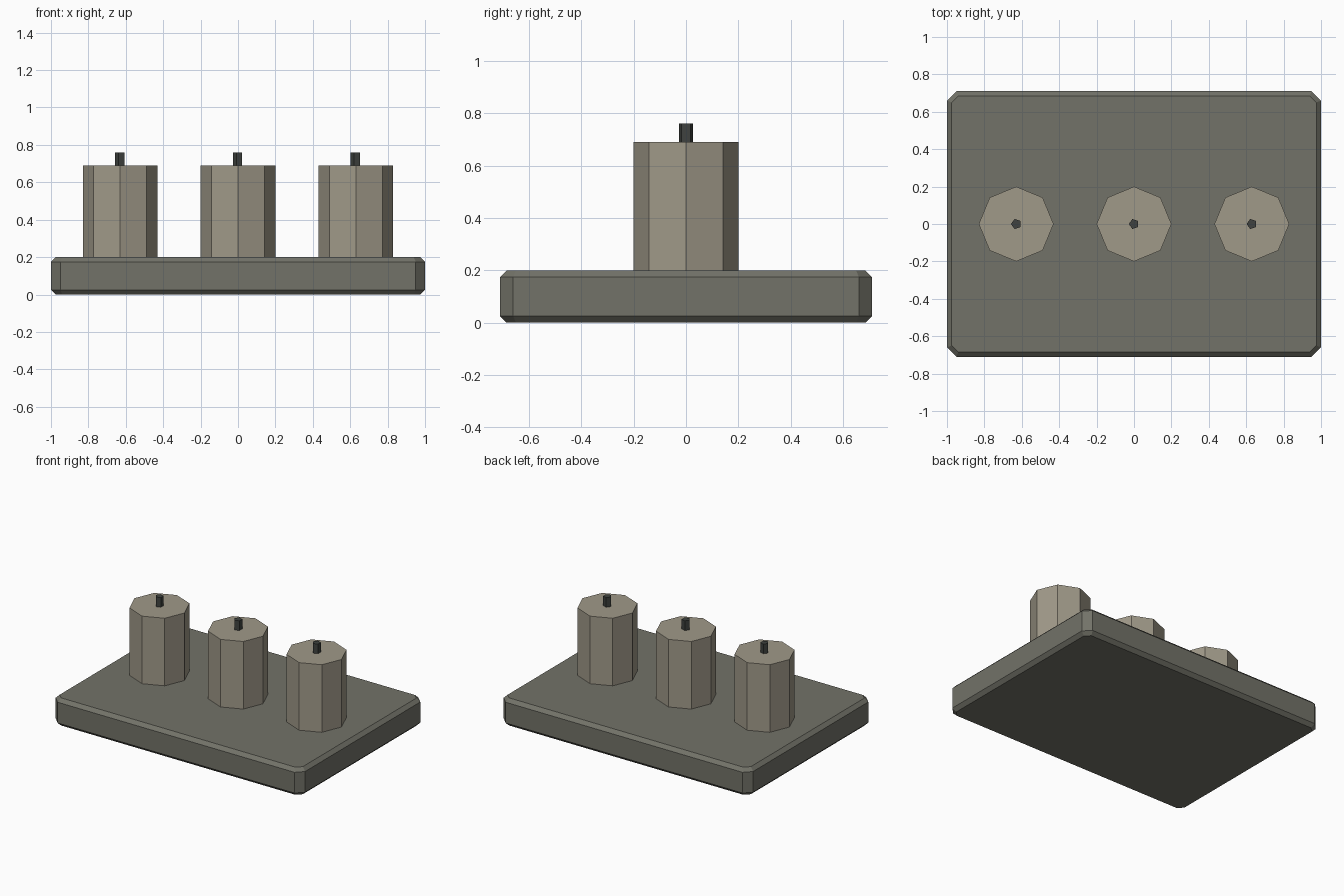
import bpy, bmesh
from math import pi

if "Cube" in bpy.data.objects:
    bpy.data.objects.remove(bpy.data.objects["Cube"])


def material(name, rgb):
    m = bpy.data.materials.new(name)
    m.diffuse_color = (*rgb, 1)
    m.use_nodes = True
    m.node_tree.nodes["Principled BSDF"].inputs["Base Color"].default_value = m.diffuse_color
    return m


stone = material("tray_stone", (0.17, 0.17, 0.14))
wax = material("candle_wax", (0.35, 0.32, 0.25))
char = material("wick_char", (0.05, 0.055, 0.05))


def prism(name, sides, radius, x, z0, z1, turn, mat):
    bpy.ops.mesh.primitive_cylinder_add(vertices=sides, radius=radius, depth=z1 - z0,
                                        location=(x, 0, (z0 + z1) / 2), rotation=(0, 0, turn))
    ob = bpy.context.object
    ob.name = name
    ob.data.materials.append(mat)
    return ob


# Tray: box with clipped corners and chamfered top and bottom rims
bm = bmesh.new()
bmesh.ops.create_cube(bm, size=1)
for v in bm.verts:
    v.co.x *= 2.0
    v.co.y *= 1.42
    v.co.z = (v.co.z + 0.5) * 0.2


def vertical(e):
    return abs(e.verts[0].co.z - e.verts[1].co.z) > 0.1


bmesh.ops.bevel(bm, geom=[e for e in bm.edges if vertical(e)],
                offset=0.05, segments=1, affect='EDGES')
bmesh.ops.bevel(bm, geom=[e for e in bm.edges if not vertical(e)],
                offset=0.025 * 2 ** 0.5, offset_type='WIDTH', segments=1, affect='EDGES')
bmesh.ops.recalc_face_normals(bm, faces=bm.faces)
mesh = bpy.data.meshes.new("tray")
bm.to_mesh(mesh)
bm.free()
tray = bpy.data.objects.new("tray", mesh)
tray.data.materials.append(stone)
bpy.context.collection.objects.link(tray)

# Three eight-sided candles with five-sided wicks
for label, x in (("left", -0.63), ("middle", 0), ("right", 0.63)):
    prism(f"candle_{label}", 8, 0.2, x, 0.2, 0.69, 0, wax)
    prism(f"wick_{label}", 5, 0.028, x, 0.68, 0.76, pi / 2, char)
